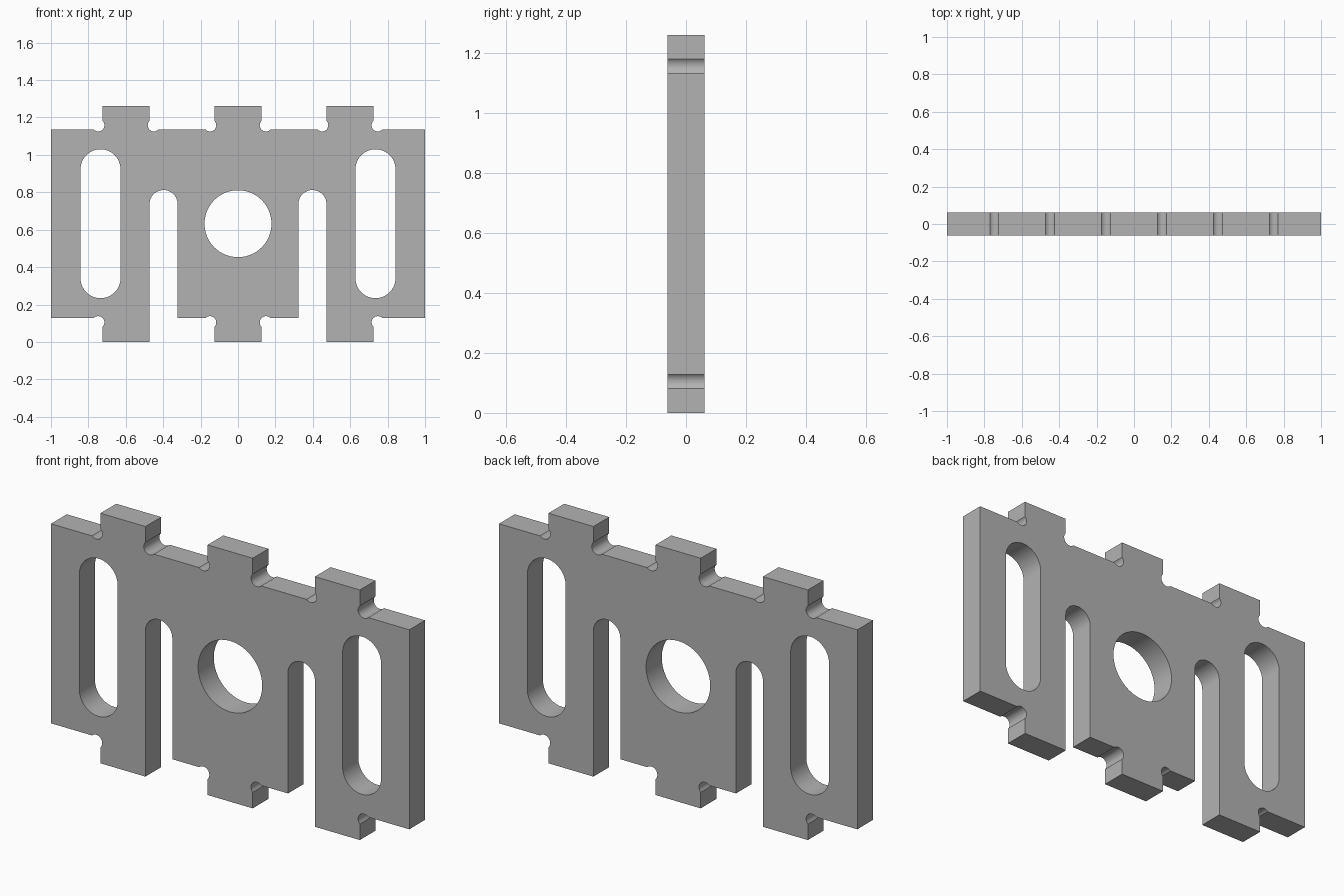
import bpy, bmesh
from math import radians, cos, sin, sqrt

cube = bpy.data.objects.get("Cube")
if cube:
    bpy.data.objects.remove(cube, do_unlink=True)

BOTTOM, TOP, HEIGHT = 0.128, 1.135, 1.262   # body edges and tab tops
TAB, INNER, OUTER = 0.126, 0.473, 0.724     # tab sides
MIDDLE = 0.632
THICKNESS = 0.125


def arc(cx, cz, r, start, end, steps, sx=1, sz=1):
    """Points on an arc, optionally flipped about its centre."""
    angles = [radians(start + (end - start) * i / steps) for i in range(steps + 1)]
    return [(cx + sx * r * cos(a), cz + sz * r * sin(a)) for a in angles]


def relief(x, z, sx, sz):
    """Round corner relief, running from the tab side to the body edge."""
    h = 0.0235
    return arc(x + sx * h, z + sz * h, h * sqrt(2), 135, 315, 16, sx, sz)


# Right half of the outline, from bottom centre to top centre
half = [(TAB, 0)] + relief(TAB, BOTTOM, 1, -1)
half += [(0.323, BOTTOM)]
half += arc(0.398, 0.737, 0.075, 180, 0, 24)           # open slot
half += [(INNER, 0), (OUTER, 0)] + relief(OUTER, BOTTOM, 1, -1)
half += [(1, BOTTOM), (1, TOP)]
half += relief(OUTER, TOP, 1, 1)[::-1]
half += [(OUTER, HEIGHT), (INNER, HEIGHT)]
half += relief(INNER, TOP, -1, 1)
half += relief(TAB, TOP, 1, 1)[::-1] + [(TAB, HEIGHT)]
outline = half + [(-x, z) for x, z in reversed(half)]

# Centre hole and the two long closed slots
loops = [outline, arc(0, MIDDLE, 0.179, 0, 360, 64)[:-1]]
for cx in (-0.735, 0.735):
    loops.append(arc(cx, MIDDLE + 0.291, 0.107, 0, 180, 32)
                 + arc(cx, MIDDLE - 0.291, 0.107, 180, 360, 32))

# Filled profile extruded to the plate thickness
curve = bpy.data.curves.new("plate_profile", 'CURVE')
curve.dimensions = '2D'
curve.fill_mode = 'BOTH'
curve.extrude = THICKNESS / 2
for loop in loops:
    spline = curve.splines.new('POLY')
    spline.points.add(len(loop) - 1)
    for point, (x, z) in zip(spline.points, loop):
        point.co = (x, z, 0, 1)
    spline.use_cyclic_u = True
plate = bpy.data.objects.new("slotted_plate", curve)
bpy.context.collection.objects.link(plate)
plate.rotation_euler.x = radians(90)

bpy.ops.object.select_all(action='DESELECT')
plate.select_set(True)
bpy.context.view_layer.objects.active = plate
bpy.ops.object.convert(target='MESH')
bpy.ops.object.transform_apply(location=False, rotation=True, scale=False)

# Weld caps to walls
bm = bmesh.new()
bm.from_mesh(plate.data)
bmesh.ops.remove_doubles(bm, verts=bm.verts, dist=0.0001)
bmesh.ops.recalc_face_normals(bm, faces=bm.faces)
bm.to_mesh(plate.data)
bm.free()

# Plain grey material
grey = bpy.data.materials.new("grey")
grey.use_nodes = True
colour = (0.45, 0.45, 0.45, 1)
grey.diffuse_color = colour
grey.node_tree.nodes["Principled BSDF"].inputs["Base Color"].default_value = colour
plate.data.materials.clear()
plate.data.materials.append(grey)
bpy.ops.object.shade_smooth_by_angle(angle=radians(30))
